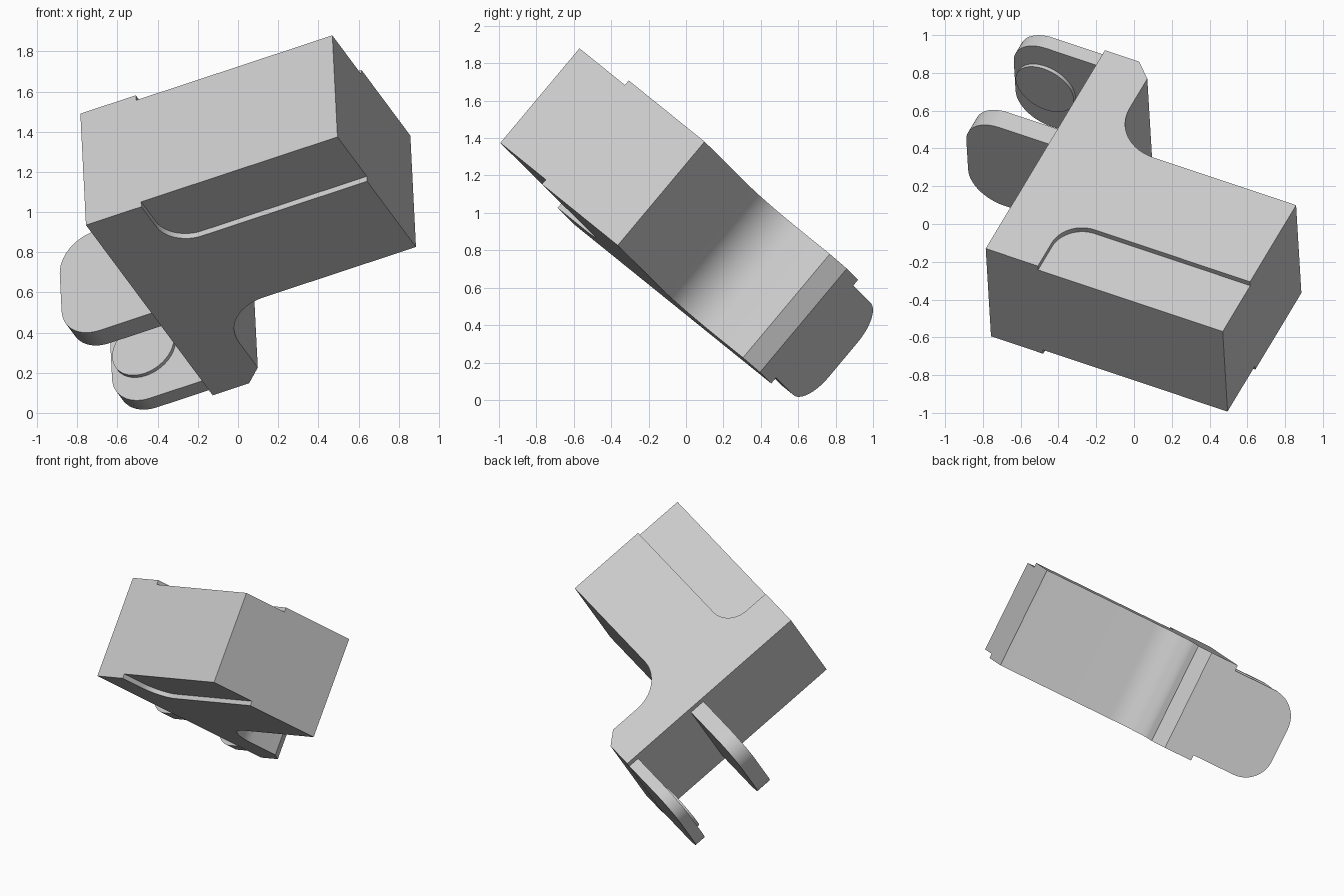
import bpy
import bmesh
import math
from mathutils import Matrix, Vector

cube = bpy.data.objects.get("Cube")
if cube:
    bpy.data.objects.remove(cube, do_unlink=True)

grey = bpy.data.materials.new("light_grey")
grey.use_nodes = True
COLOUR = (0.6, 0.6, 0.6, 1.0)
grey.diffuse_color = COLOUR
grey.node_tree.nodes["Principled BSDF"].inputs["Base Color"].default_value = COLOUR

# Tilted frame of the bracket: u along the block, v along the leg, n out of the top face
u = Vector((0.905, -0.3025, 0.299)).normalized()
v = Vector((0.4245, 0.705, -0.569))
v = (v - u * v.dot(u)).normalized()
n = u.cross(v)
frame = Matrix((u, v, n)).transposed().to_4x4()
frame.translation = (-0.785, -0.13, 1.49)


def arc(cx, cy, r, start, end, steps=16):
    angles = [math.radians(start + (end - start) * i / steps) for i in range(steps + 1)]
    return [(cx + r * math.cos(a), cy + r * math.sin(a)) for a in angles]


def prism(name, outline, low, high, axis="n"):
    """Extrude an outline along n (outline in u, v) or along v (outline in u, n)."""
    place = (lambda a, b, h: (a, b, h)) if axis == "n" else (lambda a, b, h: (a, h, b))
    bm = bmesh.new()
    face = bm.faces.new([bm.verts.new(place(a, b, low)) for a, b in outline])
    top = bmesh.ops.extrude_face_region(bm, geom=[face])["geom"]
    shift = Vector(place(0, 0, high - low))
    bmesh.ops.translate(bm, vec=shift, verts=[g for g in top if isinstance(g, bmesh.types.BMVert)])
    bmesh.ops.recalc_face_normals(bm, faces=bm.faces)
    mesh = bpy.data.meshes.new(name)
    bm.to_mesh(mesh)
    bm.free()
    mesh.materials.append(grey)
    obj = bpy.data.objects.new(name, mesh)
    obj.matrix_world = frame
    bpy.context.collection.objects.link(obj)
    return obj


def smooth(obj):
    bpy.ops.object.select_all(action="DESELECT")
    obj.select_set(True)
    bpy.context.view_layer.objects.active = obj
    bpy.ops.object.shade_smooth_by_angle(angle=math.radians(30))


THICK = 0.724
DEPTH = 0.032

# L-shaped body with a filleted inner corner and a chamfered foot
outline = [(0, 0), (1.385, 0), (1.385, 0.92)]
outline += arc(0.55, 1.18, 0.26, 270, 180)
outline += [(0.29, 1.40), (0.20, 1.49), (0, 1.49)]
body = prism("bracket_body", outline, -THICK, 0)

# Shallow pockets on both broad faces
pocket = [(0.305, -0.1), (1.5, -0.1), (1.5, 0.345)] + arc(0.475, 0.175, 0.17, 90, 180)
bpy.context.view_layer.objects.active = body
for low, high in ((-DEPTH, 0.1), (-THICK - 0.1, -THICK + DEPTH)):
    cutter = prism("pocket_cutter", pocket, low, high)
    cutter.hide_render = True
    cut = body.modifiers.new("pocket", "BOOLEAN")
    cut.operation = "DIFFERENCE"
    cut.solver = "EXACT"
    cut.object = cutter
    bpy.ops.object.modifier_apply(modifier=cut.name)
    bpy.data.objects.remove(cutter, do_unlink=True)
smooth(body)

# Two rounded lugs standing off the long side
R = 0.2
TOP, BOTTOM, END = -0.04, -THICK + 0.04, -0.505
lug = [(0.02, BOTTOM), (0.02, TOP)]
lug += arc(END + R, TOP - R, R, 90, 180)
lug += arc(END + R, BOTTOM + R, R, 180, 270)
for name, low, high in (("middle_lug", 0.815, 0.928), ("end_lug", 1.408, 1.489)):
    smooth(prism(name, lug, low, high, "v"))

# Round boss on the inner face of the end lug
boss = arc(-0.32, -THICK / 2, 0.17, 0, 360, 48)[:-1]
smooth(prism("lug_boss", boss, 1.388, 1.43, "v"))
